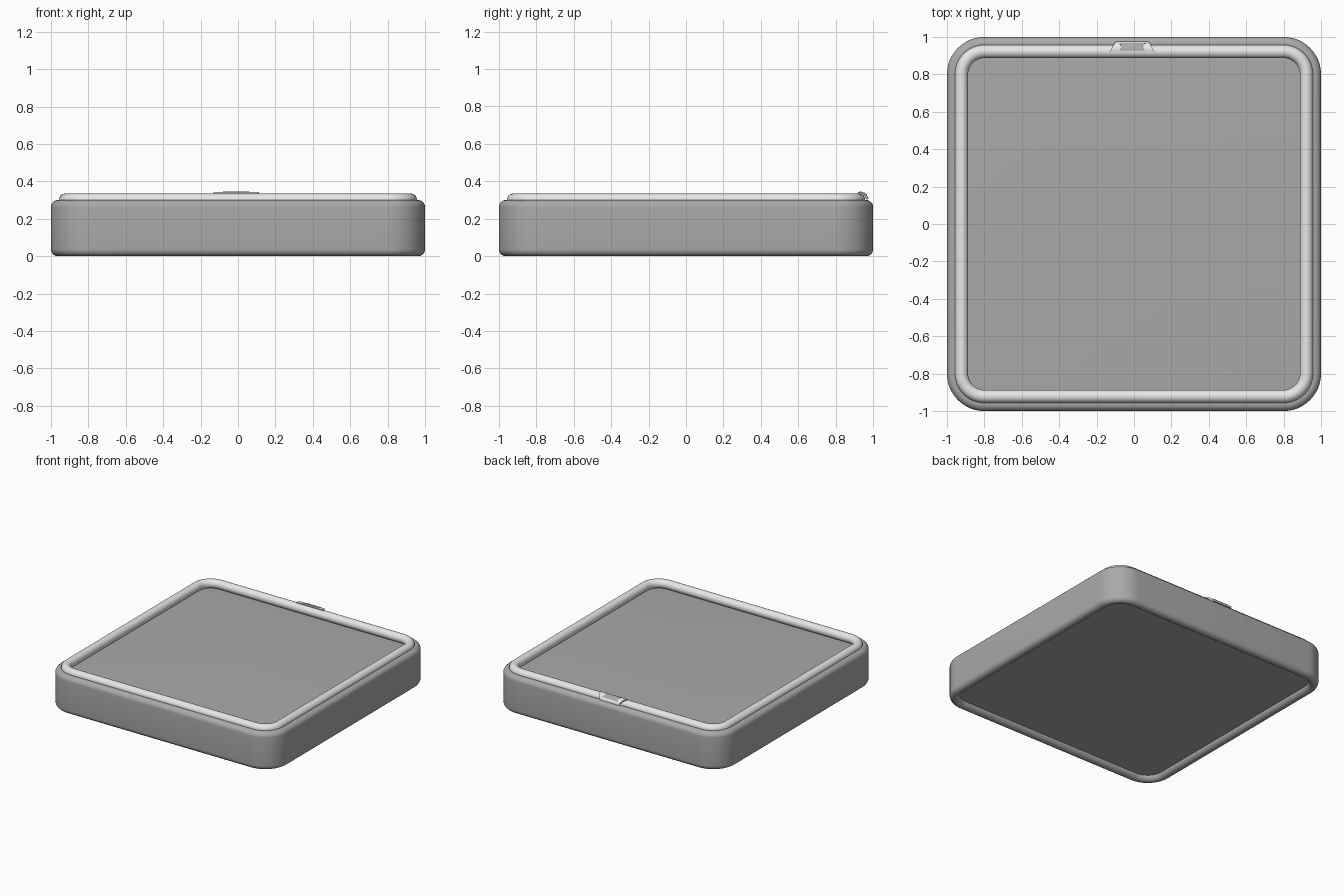
import bpy, bmesh, math

if "Cube" in bpy.data.objects:
    bpy.data.objects.remove(bpy.data.objects["Cube"])

CORNER = 0.2


def material(name, v):
    m = bpy.data.materials.new(name)
    m.diffuse_color = (v, v, v, 1)
    m.use_nodes = True
    m.node_tree.nodes["Principled BSDF"].inputs["Base Color"].default_value = m.diffuse_color
    return m


grey = material("mid grey", 0.4)
white = material("soft white", 0.8)


def finish(name, bm, mat, angle=40):
    bmesh.ops.recalc_face_normals(bm, faces=bm.faces)
    me = bpy.data.meshes.new(name)
    bm.to_mesh(me)
    bm.free()
    me.materials.append(mat)
    ob = bpy.data.objects.new(name, me)
    bpy.context.collection.objects.link(ob)
    bpy.ops.object.select_all(action='DESELECT')
    ob.select_set(True)
    bpy.context.view_layer.objects.active = ob
    bpy.ops.object.shade_smooth_by_angle(angle=math.radians(angle))
    return ob


def rounded_loop(bm, inset, z, steps=12):
    """Rounded square, offset inwards from the outer wall."""
    c, r = 1 - CORNER, CORNER - inset
    loop = []
    for q, (sx, sy) in enumerate([(1, 1), (-1, 1), (-1, -1), (1, -1)]):
        for i in range(steps + 1):
            a = math.pi / 2 * (q + i / steps)
            loop.append(bm.verts.new((sx * c + r * math.cos(a), sy * c + r * math.sin(a), z)))
    return loop


def sweep(name, profile, mat, closed):
    bm = bmesh.new()
    loops = [rounded_loop(bm, d, z) for d, z in profile]
    pairs = list(zip(loops, loops[1:]))
    if closed:
        pairs.append((loops[-1], loops[0]))
    else:
        bm.faces.new(loops[0])
        bm.faces.new(loops[-1])
    for a, b in pairs:
        n = len(a)
        for i in range(n):
            j = (i + 1) % n
            bm.faces.new((a[i], a[j], b[j], b[i]))
    return finish(name, bm, mat)


def arc(cx, cz, r, a0, a1, n):
    angles = [math.radians(a0 + (a1 - a0) * i / n) for i in range(n + 1)]
    return [(cx - r * math.cos(a), cz + r * math.sin(a)) for a in angles]


# Body: rounded rims top and bottom around recessed flat panels
R = 0.037
rim_low = arc(R, R, R, -180, 0, 14)
rim_top = arc(R, 0.30 - R, R, 0, 180, 14)
body = [(0.085, 0.037)] + rim_low + rim_top + [(0.115, 0.267)]
sweep("body", body, grey, False)

# Piping ring lying on the top rim
sweep("top_piping", arc(0.078, 0.30, 0.035, 0, 360, 20)[:-1], white, True)


# Tab wrapped over the piping at the back
def wrapped_plate(name, mat, t0, t1, r_in, r_out, width, cols=6, rows=10):
    bm = bmesh.new()
    grids = []
    for lift in (r_in, r_out):
        grid = []
        for k in range(rows + 1):
            t = t0 + (t1 - t0) * k / rows
            a = math.radians(95 - 90 * t)
            r = lift + 0.013 * t
            y, z = 0.922 + r * math.cos(a), 0.30 + r * math.sin(a)
            w = width(t)
            grid.append([bm.verts.new((-0.01 + w * (2 * i / cols - 1), y, z)) for i in range(cols + 1)])
        grids.append(grid)
    for g in grids:
        for k in range(rows):
            for i in range(cols):
                bm.faces.new((g[k][i], g[k][i + 1], g[k + 1][i + 1], g[k + 1][i]))
    edge = ([(0, i) for i in range(cols)] + [(k, cols) for k in range(rows)]
            + [(rows, i) for i in range(cols, 0, -1)] + [(k, 0) for k in range(rows, 0, -1)])
    for (k, i), (m, j) in zip(edge, edge[1:] + edge[:1]):
        bm.faces.new((grids[0][k][i], grids[0][m][j], grids[1][m][j], grids[1][k][i]))
    return finish(name, bm, mat)


wrapped_plate("back_tab", white, 0, 1, 0.028, 0.042, lambda t: 0.122 - 0.04 * t)

# Grey waisted inlay on the tab
wrapped_plate("tab_inlay", grey, 0.12, 0.72, 0.040, 0.0435,
              lambda t: 0.055 + 0.016 * abs(t - 0.42) / 0.3)
